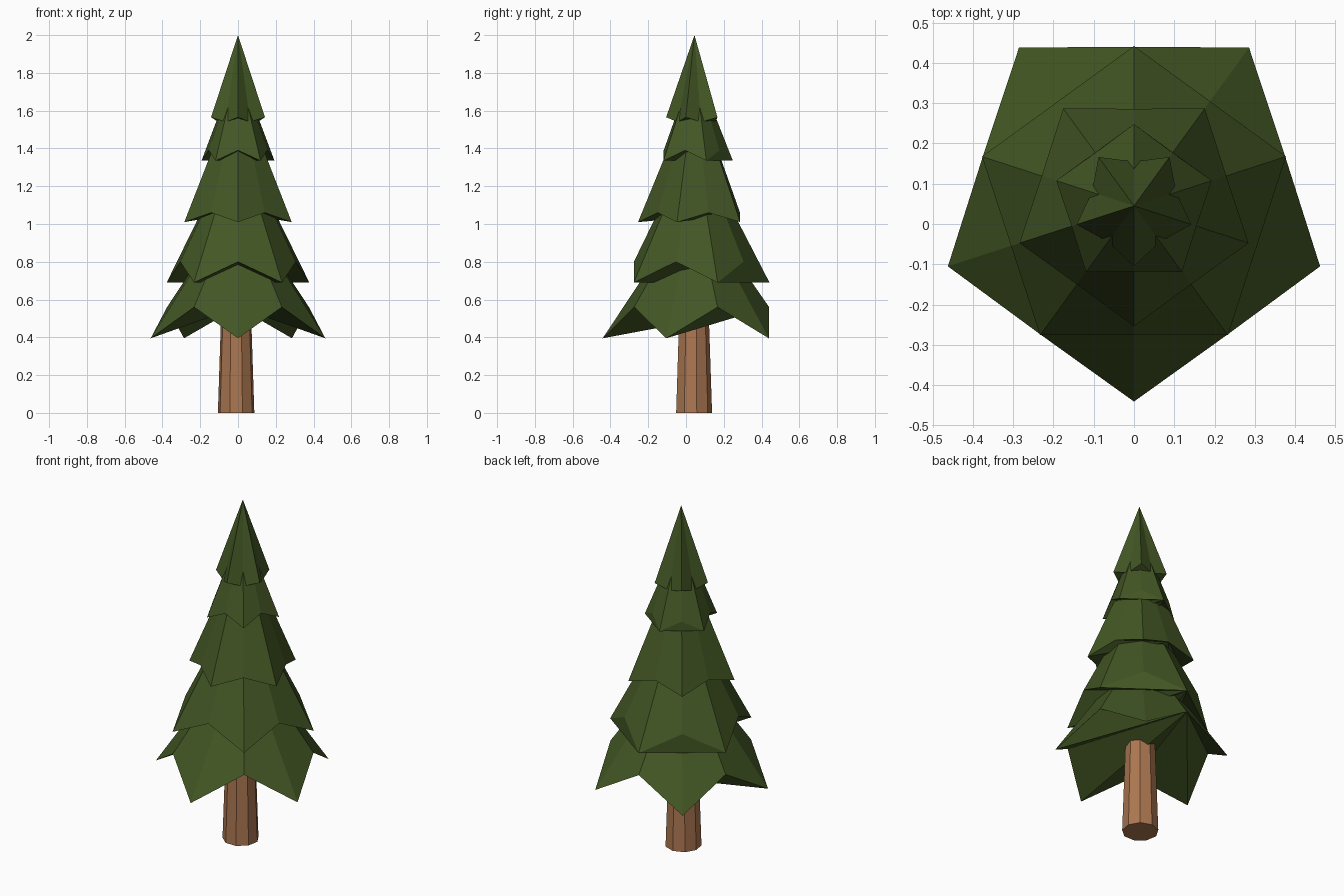
import bpy
import bmesh
from math import sin, cos, pi

old = bpy.data.objects.get("Cube")
if old:
    bpy.data.objects.remove(old, do_unlink=True)

CENTRE_Y = 0.045


def make_material(name, rgb):
    mat = bpy.data.materials.new(name)
    mat.use_nodes = True
    color = (*rgb, 1.0)
    mat.diffuse_color = color
    bsdf = mat.node_tree.nodes["Principled BSDF"]
    bsdf.inputs["Base Color"].default_value = color
    bsdf.inputs["Roughness"].default_value = 0.9
    return mat


def make_object(name, bm, mat):
    bmesh.ops.recalc_face_normals(bm, faces=bm.faces[:])
    mesh = bpy.data.meshes.new(name)
    bm.to_mesh(mesh)
    bm.free()
    mesh.materials.append(mat)
    obj = bpy.data.objects.new(name, mesh)
    bpy.context.collection.objects.link(obj)
    return obj


def ring_point(index, count, radius, z):
    """Point on a ring whose first corner faces the back."""
    a = 2 * pi * index / count
    return (radius * sin(a), radius * cos(a), z)


def foliage_tier(name, tip, notch, apex, tip_first, mat):
    """Five-pointed drooping skirt that rises to a single apex."""
    bm = bmesh.new()
    ring = []
    for i in range(10):
        radius, z = tip if (i % 2 == 0) == tip_first else notch
        ring.append(bm.verts.new(ring_point(i, 10, radius, z)))
    top = bm.verts.new((0, 0, apex))
    for i in range(10):
        bm.faces.new((ring[i], ring[(i + 1) % 10], top))
    # Underside fans out from the back corner
    for i in range(1, 9):
        bm.faces.new((ring[0], ring[i + 1], ring[i]))
    obj = make_object(name, bm, mat)
    obj.location.y = CENTRE_Y
    return obj


green = make_material("pine_green", (0.056, 0.095, 0.018))
brown = make_material("bark_brown", (0.407, 0.184, 0.082))

# Foliage: (tip radius, z), (notch radius, z), apex height
tiers = [
    ((0.486, 0.395), (0.395, 0.56), 1.13),
    ((0.397, 0.69), (0.321, 0.80), 1.46),
    ((0.299, 1.01), (0.241, 1.06), 1.74),
    ((0.203, 1.335), (0.163, 1.39), 1.85),
    ((0.150, 1.565), (0.110, 1.54), 2.0),
]
for n, (tip, notch, apex) in enumerate(tiers):
    foliage_tier(f"foliage_tier_{n + 1}", tip, notch, apex, n % 2 == 1, green)

# Trunk: tapered nine-sided post
bm = bmesh.new()
low = [bm.verts.new(ring_point(i, 9, 0.098, 0)) for i in range(9)]
high = [bm.verts.new(ring_point(i, 9, 0.078, 0.6)) for i in range(9)]
for i in range(9):
    j = (i + 1) % 9
    bm.faces.new((low[i], low[j], high[j], high[i]))
bm.faces.new(low)
bm.faces.new(high)
trunk = make_object("trunk", bm, brown)
trunk.location = (-0.01, 0.04, 0)
